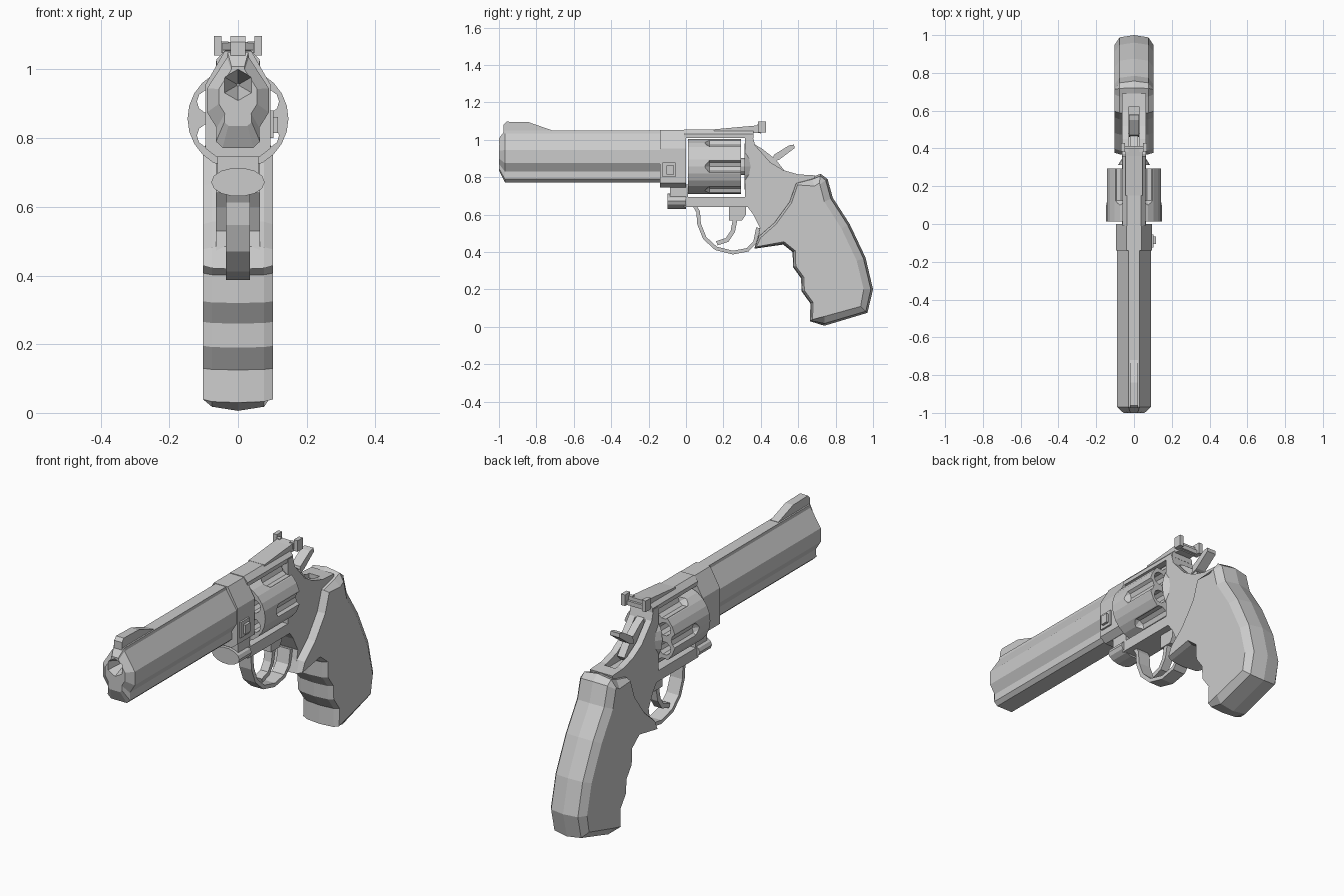
import bpy
import bmesh
from math import sin, cos, pi, radians
from mathutils import Vector

if "Cube" in bpy.data.objects:
    bpy.data.objects.remove(bpy.data.objects["Cube"], do_unlink=True)

grey = bpy.data.materials.new("plain grey")
grey.use_nodes = True
colour = (0.6, 0.6, 0.6, 1)
grey.diffuse_color = colour
grey.node_tree.nodes["Principled BSDF"].inputs["Base Color"].default_value = colour


def finish(name, bm):
    bmesh.ops.recalc_face_normals(bm, faces=bm.faces)
    mesh = bpy.data.meshes.new(name)
    bm.to_mesh(mesh)
    bm.free()
    mesh.materials.append(grey)
    obj = bpy.data.objects.new(name, mesh)
    bpy.context.collection.objects.link(obj)
    return obj


def add_loft(bm, rings):
    """Join rings of equal length into a capped skin."""
    loops = [[bm.verts.new(p) for p in ring] for ring in rings]
    n = len(loops[0])
    for a, b in zip(loops, loops[1:]):
        for i in range(n):
            j = (i + 1) % n
            bm.faces.new((a[i], a[j], b[j], b[i]))
    bm.faces.new(loops[0])
    bm.faces.new(loops[-1])


def loft(name, *skins):
    bm = bmesh.new()
    for rings in skins:
        add_loft(bm, rings)
    return finish(name, bm)


def slab(pts, x0, x1):
    """Side profile of (y, z) points given a thickness in x."""
    return [[(x, y, z) for y, z in pts] for x in (x0, x1)]


def box(x0, x1, y0, y1, z0, z1):
    return slab([(y0, z0), (y1, z0), (y1, z1), (y0, z1)], x0, x1)


def ring(n, rx, rz, y, x=0, z=0, turn=0.0):
    return [(x + rx * cos(turn + 2 * pi * i / n), y,
             z + rz * sin(turn + 2 * pi * i / n)) for i in range(n)]


def section(half, y, scale=1, mid=0.94):
    """Mirrored cross-section from half of its (x, z) points."""
    full = half + [(-x, z) for x, z in reversed(half)]
    return [(x * scale, y, mid + (z - mid) * scale) for x, z in full]


def inset(pts, amounts):
    """Move each corner of a counter-clockwise profile inwards."""
    out = []
    for i, p in enumerate(pts):
        a, b, c = Vector(pts[i - 1]), Vector(p), Vector(pts[(i + 1) % len(pts)])
        t = ((b - a).normalized() + (c - b).normalized()).normalized()
        out.append((b.x - t.y * amounts[i], b.y + t.x * amounts[i]))
    return out


def strip(path, thick):
    """Outline of a band that follows a path."""
    left, right = [], []
    for i, p in enumerate(path):
        a, c = Vector(path[max(i - 1, 0)]), Vector(path[min(i + 1, len(path) - 1)])
        t = (c - a).normalized() * thick / 2
        left.append((p[0] - t.y, p[1] + t.x))
        right.append((p[0] + t.y, p[1] - t.x))
    return left + right[::-1]


def cut(obj, cutter):
    mod = obj.modifiers.new("cut", 'BOOLEAN')
    mod.operation = 'DIFFERENCE'
    mod.solver = 'EXACT'
    mod.object = cutter
    bpy.context.view_layer.objects.active = obj
    bpy.ops.object.modifier_apply(modifier=mod.name)
    bpy.data.objects.remove(cutter, do_unlink=True)


# Barrel with underlug, chamfered muzzle and six-sided bore
barrel_half = [(.03, 1.05), (.032, 1.035), (.09, .945), (.09, .875),
               (.062, .83), (.064, .79), (.045, .772)]
barrel = loft("barrel", [section(barrel_half, -1, .62), section(barrel_half, -.968),
                         section(barrel_half, -.13)])
cut(barrel, loft("bore_cutter", [ring(6, .05, .05, -1.01, z=.955, turn=pi / 2),
                                 ring(6, .004, .004, -.9, z=.955, turn=pi / 2)]))

# Front sight ramp
loft("front_sight", slab([(-.975, 1.04), (-.72, 1.04), (-.72, 1.052), (-.84, 1.094),
                          (-.96, 1.097), (-.975, 1.08)], -.022, .022))

# Frame front, holding the barrel
front_half = [(.04, 1.052), (.095, .955), (.095, .77), (.062, .745)]
loft("frame_front", [section(front_half, -.14), section(front_half, 0)])

# Crane lug under the frame front
loft("crane_lug", [ring(14, .078, .042, -.1, z=.672), ring(14, .078, .042, 0, z=.672)])
loft("crane_neck", box(-.06, .06, -.085, .01, .675, .76))

# Top strap over the cylinder
strap_half = [(.038, 1.055), (.062, 1.03), (.062, 1.01)]
loft("top_strap", [section(strap_half, -.01), section(strap_half, .36)])

# Frame bottom and rear, with a slot for the hammer
frame = loft("frame_rear", slab(
    [(-.01, .695), (.315, .695), (.315, 1.025), (.355, 1.025), (.37, .97), (.45, .88),
     (.52, .838), (.6, .815), (.69, .81), (.65, .62), (.5, .45), (.38, .44),
     (.395, .53), (.36, .6), (.33, .64), (-.01, .64)], -.064, .064))
cut(frame, loft("slot_cutter", slab([(.37, 1.1), (.37, .87), (.48, .79), (.62, .79),
                                     (.62, 1.1)], -.03, .03)))

# Recoil shield behind the cylinder
loft("recoil_shield", [ring(16, .085, .125, .312, z=.857), ring(16, .06, .1, .352, z=.857)])

# Cylinder with six chambers and six flutes
MID = .857
cylinder = loft("cylinder", [ring(24, .147, .147, y, z=MID) for y in (.012, .295)])
holes = []
for k in range(6):
    a = radians(30 + 60 * k)
    x, z = .099 * cos(a), MID + .099 * sin(a)
    holes.append([ring(10, .034, .034, y, x, z) for y in (-.02, .32)])
    a += radians(30)
    x, z = .16 * cos(a), MID + .16 * sin(a)
    holes.append([ring(10, r, r, y, x, z) for r, y in ((.012, .1), (.038, .125), (.038, .32))])
cut(cylinder, loft("cylinder_cutter", *holes))
loft("ratchet", [ring(12, .045, .045, y, z=MID) for y in (.29, .32)])

# Side latch on the frame front
loft("side_latch", box(.09, .104, -.125, -.055, .8, .88),
     box(.1, .117, -.105, -.065, .815, .862))

# Rear sight: sloped base, crossbar and two pairs of posts
loft("rear_sight_base", slab([(.15, 1.045), (.4, 1.035), (.4, 1.08), (.36, 1.075),
                              (.28, 1.068), (.15, 1.056)], -.045, .045))
posts = [box(-.07, .07, .388, .412, 1.04, 1.062)]
for s in (-1, 1):
    posts.append(box(s * .048, s * .07, .385, .428, 1.04, 1.097))
    posts.append(box(s * .028, s * .05, .38, .4, 1.05, 1.082))
loft("rear_sight", *posts)

# Hammer body and spur
loft("hammer", slab([(.36, .98), (.36, .86), (.5, .8), (.53, .83), (.48, .895), (.41, .95)],
                    -.02, .02),
     slab([(.46, .88), (.5, .895), (.58, .955), (.578, .975), (.55, .97), (.47, .92)],
          -.026, .026))

# Trigger guard and trigger
loft("trigger_guard", slab(strip(
    [(.045, .65), (.065, .615), (.07, .55), (.1, .475), (.16, .42), (.25, .397),
     (.33, .412), (.37, .455), (.385, .53)], .02), -.035, .035))
loft("trigger", slab(strip([(.27, .65), (.262, .57), (.25, .51), (.22, .465), (.165, .447)],
                           .024), -.022, .022),
     slab([(.23, .65), (.23, .57), (.3, .57), (.32, .6), (.32, .65)], -.026, .026))

# Grip with finger grooves, rounded off towards both sides
outline = [(.365, .418), (.52, .44), (.57, .4), (.572, .32), (.615, .26), (.618, .19),
           (.665, .125), (.663, .03), (.74, .006), (.97, .075), (1, .2), (.96, .37),
           (.875, .55), (.785, .69), (.757, .79), (.72, .818), (.67, .8), (.585, .77),
           (.55, .67), (.47, .56), (.385, .485)]
finger_side = [y < .67 for y, z in outline]
edge = inset(outline, [.005 if f else .012 for f in finger_side])
flat = inset(outline, [.016 if f else .05 for f in finger_side])
layers = [(-.102, flat), (-.076, edge), (0, outline), (.076, edge), (.102, flat)]
loft("grip", [[(x, y, z) for y, z in pts] for x, pts in layers])
